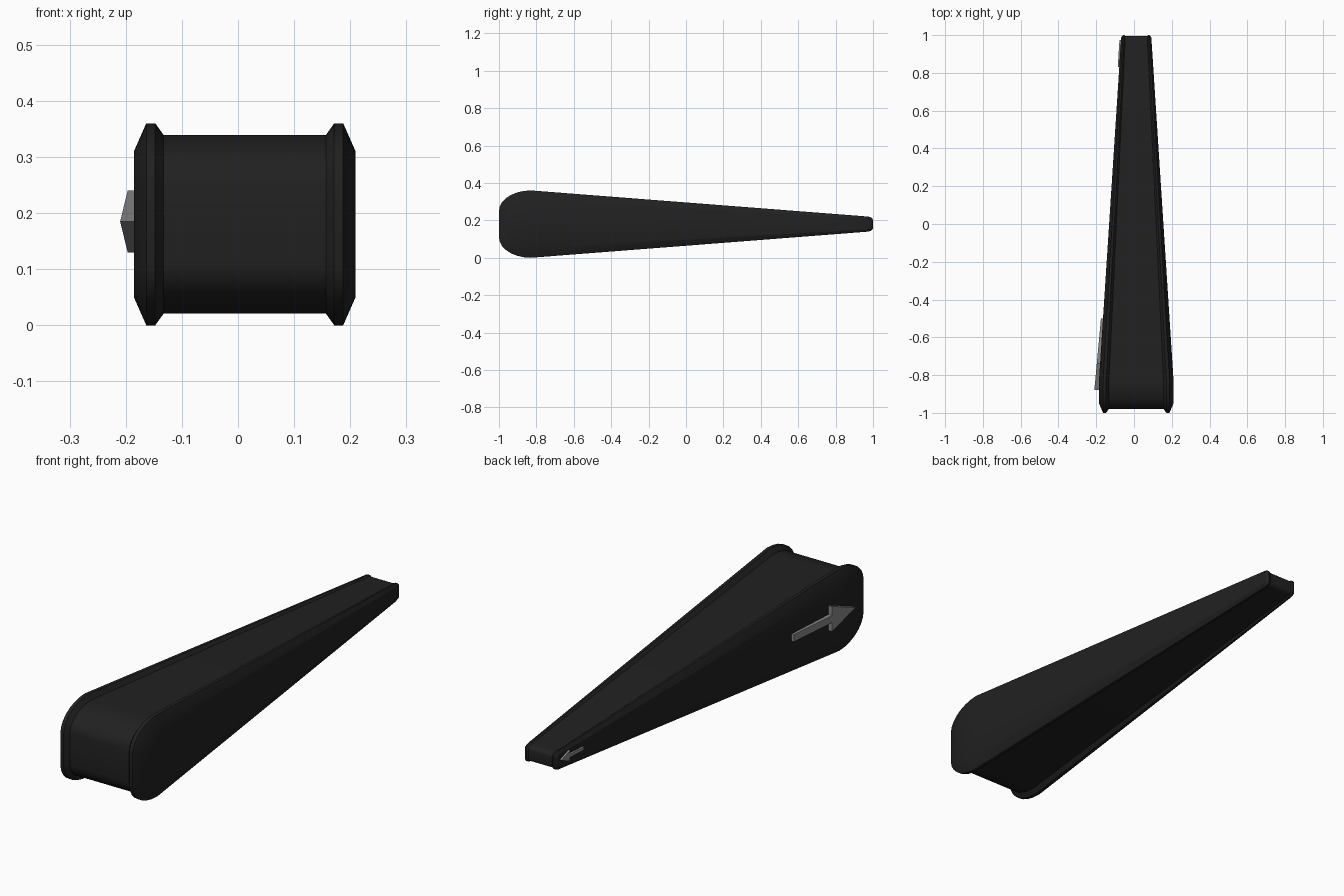
import bpy, bmesh, math

if "Cube" in bpy.data.objects:
    bpy.data.objects.remove(bpy.data.objects["Cube"])

CX, CZ = 0.012, 0.18
Y0, Y1 = -0.83, 1.0          # taper runs between these


def material(name, v):
    m = bpy.data.materials.new(name)
    m.diffuse_color = (v, v, v, 1)
    m.use_nodes = True
    m.node_tree.nodes["Principled BSDF"].inputs["Base Color"].default_value = m.diffuse_color
    return m


def finish(bm, name, mat):
    bmesh.ops.recalc_face_normals(bm, faces=bm.faces)
    me = bpy.data.meshes.new(name)
    bm.to_mesh(me)
    bm.free()
    ob = bpy.data.objects.new(name, me)
    bpy.context.collection.objects.link(ob)
    me.materials.append(mat)
    return ob


def taper(y, a, b):
    t = min(max((y - Y0) / (Y1 - Y0), 0), 1)
    return a + (b - a) * t


def outline(inset, n=7):
    """Closed side profile (y, z): large rounded front, small rounded tail."""
    top = []
    for i in range(n + 1):
        a = math.pi / 2 * i / n
        top.append((-0.83 - (0.17 - inset) * math.cos(a), 0.07 + (0.11 - inset) * math.sin(a)))
    d = inset * 0.24
    for i in range(n + 1):
        a = math.pi / 2 * (1 - i / n)
        top.append((0.965 + (0.035 - d) * math.cos(a), 0.02 + (0.021 - d) * math.sin(a)))
    return top + [(y, -z) for y, z in reversed(top)]


black = material("black_plastic", 0.015)
grey = material("grey_mark", 0.25)

# Tapered body: profile rings lofted across x, with a raised bevelled rim on each side
layers = [(0, 0.05), (0.022, 0), (0.038, 0), (0.053, 0.021)]
bm = bmesh.new()
rings = []
for side, seq in ((-1, layers), (1, layers[::-1])):
    for dx, inset in seq:
        rings.append([bm.verts.new((CX + side * (taper(y, 0.1975, 0.079) - dx * taper(y, 1, 0.4)),
                                    y, CZ + z)) for y, z in outline(inset)])
N = len(rings[0])
for a, b in zip(rings, rings[1:]):
    for i in range(N):
        j = (i + 1) % N
        bm.faces.new((a[i], a[j], b[j], b[i]))
for r in (rings[0], rings[-1]):          # side walls
    for i in range(N // 2 - 1):
        bm.faces.new((r[i], r[i + 1], r[N - 2 - i], r[N - 1 - i]))
body = finish(bm, "tapered_body", black)
bpy.context.view_layer.objects.active = body
body.select_set(True)
bpy.ops.object.shade_smooth_by_angle(angle=math.radians(25))


def arrow(name, tail, neck, tip, shaft, head, x_tail, x_tip):
    """Raised arrow on the left wall; its outer face slopes from tail to tip."""
    pts = [(tail, shaft), (neck, shaft), (neck, head), (tip, 0),
           (neck, -head), (neck, -shaft), (tail, -shaft)]
    bm = bmesh.new()
    outer, inner = [], []
    for y, z in pts:
        x = x_tail + (x_tip - x_tail) * (y - tail) / (tip - tail)
        outer.append(bm.verts.new((x, y, CZ + 0.005 + z)))
        inner.append(bm.verts.new((x + 0.035 * head / 0.055, y, CZ + 0.005 + z)))
    bm.faces.new(outer)
    bm.faces.new(inner[::-1])
    for i in range(len(pts)):
        j = (i + 1) % len(pts)
        bm.faces.new((outer[i], inner[i], inner[j], outer[j]))
    return finish(bm, name, grey)


# Direction arrows on the left wall
arrow("front_arrow", -0.5, -0.735, -0.88, 0.016, 0.055, -0.175, -0.21)
arrow("tail_arrow", 0.83, 0.92, 0.975, 0.007, 0.024, -0.086, -0.077)
